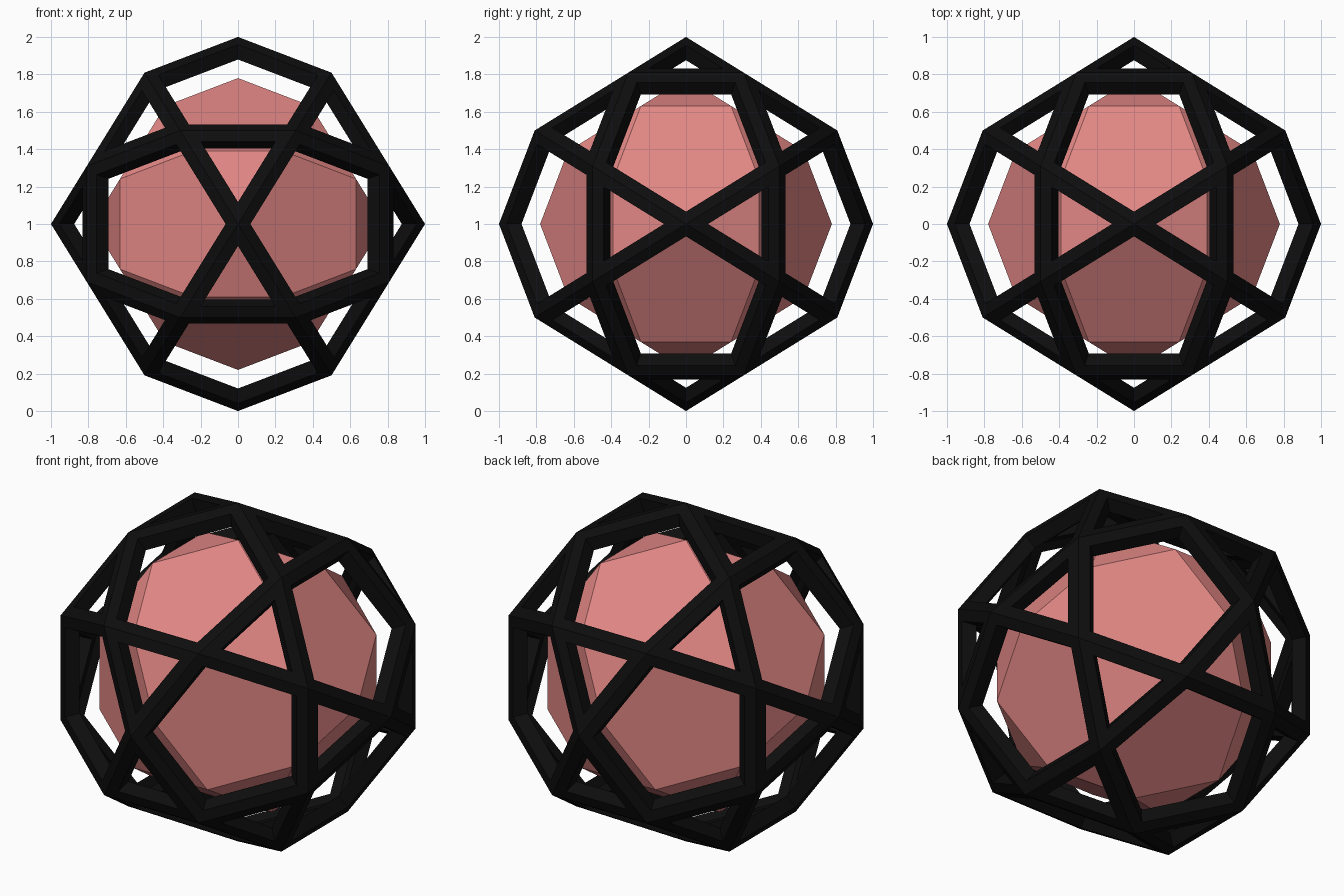
import bpy, bmesh
from itertools import product
from mathutils import Vector

old = bpy.data.objects.get("Cube")
if old:
    bpy.data.objects.remove(old, do_unlink=True)

PHI = (1 + 5 ** 0.5) / 2
CENTRE = Vector((0, 0, 1))


def material(name, colour):
    mat = bpy.data.materials.new(name)
    mat.use_nodes = True
    mat.diffuse_color = colour
    mat.node_tree.nodes["Principled BSDF"].inputs["Base Color"].default_value = colour
    return mat


def ball(radius):
    """Solid of twenty triangles and twelve pentagons, from its corner points."""
    bm = bmesh.new()
    points = set()
    for signs in product((-1, 1), repeat=3):
        a, b, c = (s * n for s, n in zip(signs, (0.5, 0.5 / PHI, PHI / 2)))
        points |= {(a, b, c), (c, a, b), (b, c, a)}
    for s in (-1, 1):
        points |= {(s, 0, 0), (0, s, 0), (0, 0, s)}
    for p in sorted(points):
        bm.verts.new(Vector(p) * radius)
    bmesh.ops.convex_hull(bm, input=bm.verts[:])
    bmesh.ops.dissolve_limit(bm, angle_limit=0.05, verts=bm.verts[:], edges=bm.edges[:])
    bmesh.ops.recalc_face_normals(bm, faces=bm.faces[:])
    return bm


def finish(bm, name, mat):
    bmesh.ops.recalc_face_normals(bm, faces=bm.faces[:])
    mesh = bpy.data.meshes.new(name)
    bm.to_mesh(mesh)
    bm.free()
    mesh.materials.append(mat)
    obj = bpy.data.objects.new(name, mesh)
    obj.location = CENTRE
    bpy.context.collection.objects.link(obj)


# Faceted core
finish(ball(0.78), "core", material("soft_red", (0.75, 0.24, 0.23, 1)))

# Open cage: cut a window in every face, then thicken towards the centre
bm = ball(1.0)
windows = bm.faces[:]
bmesh.ops.inset_individual(bm, faces=windows, thickness=0.063, use_even_offset=True)
bmesh.ops.delete(bm, geom=windows, context="FACES")
inner = bmesh.ops.extrude_face_region(bm, geom=bm.faces[:], use_keep_orig=True)
for v in inner["geom"]:
    if isinstance(v, bmesh.types.BMVert):
        v.co *= 0.917
finish(bm, "cage", material("black", (0.004, 0.004, 0.004, 1)))
